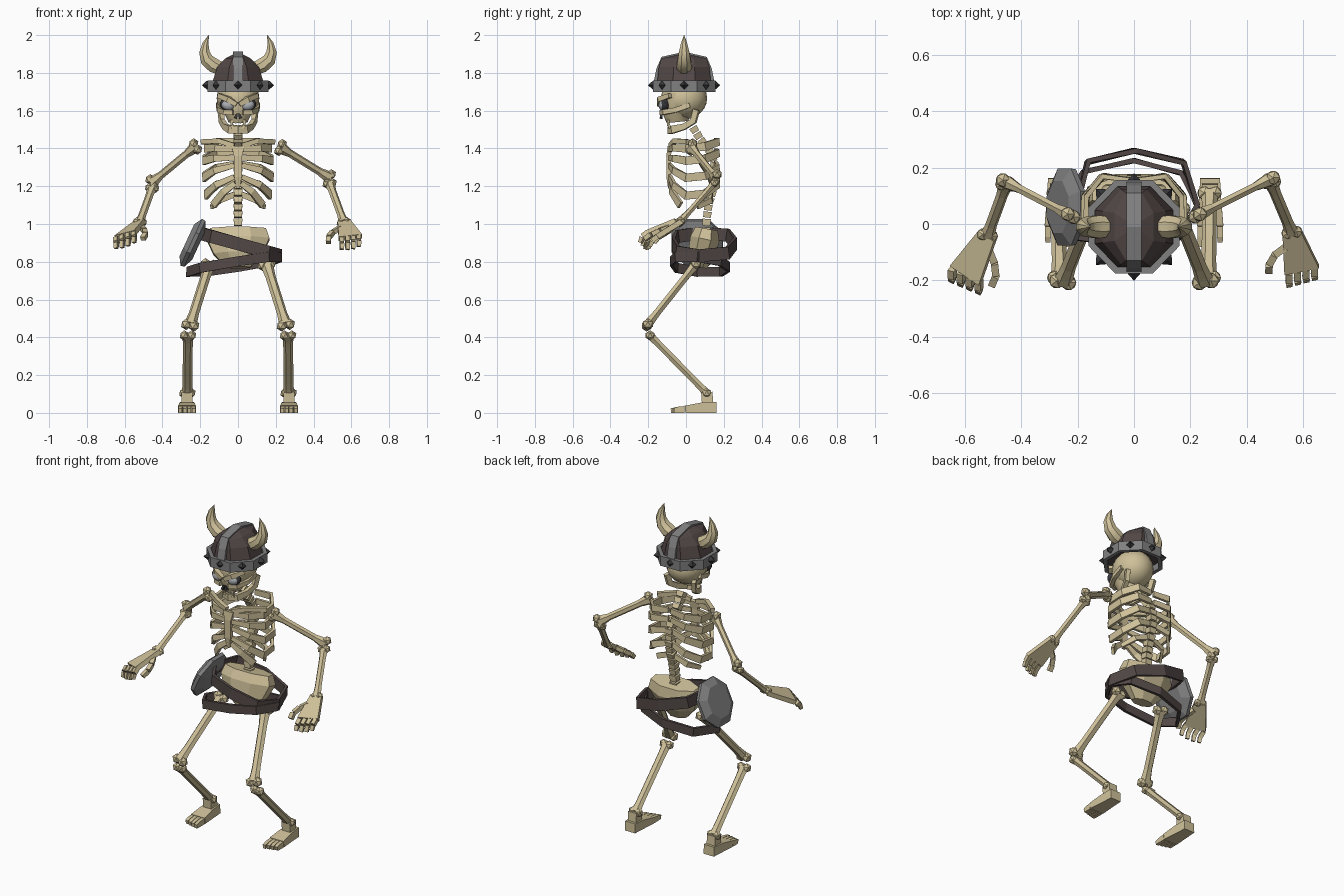
import bpy, bmesh, math
from mathutils import Vector as V, Matrix

if "Cube" in bpy.data.objects:
    bpy.data.objects.remove(bpy.data.objects["Cube"])


def material(name, rgb):
    m = bpy.data.materials.new(name)
    m.diffuse_color = (*rgb, 1)
    m.use_nodes = True
    m.node_tree.nodes["Principled BSDF"].inputs["Base Color"].default_value = m.diffuse_color
    return m


BONE = material("bone", (0.62, 0.53, 0.32))
LEATHER = material("leather", (0.085, 0.065, 0.062))
METAL = material("metal", (0.22, 0.22, 0.225))
DARK = material("dark", (0.04, 0.04, 0.045))
EYE = material("eye", (0.4, 0.42, 0.45))


def finish(name, bm, mat, smooth=False):
    bmesh.ops.recalc_face_normals(bm, faces=bm.faces)
    me = bpy.data.meshes.new(name)
    bm.to_mesh(me)
    bm.free()
    me.materials.append(mat)
    ob = bpy.data.objects.new(name, me)
    bpy.context.collection.objects.link(ob)
    if smooth:
        bpy.ops.object.select_all(action='DESELECT')
        ob.select_set(True)
        bpy.context.view_layer.objects.active = ob
        bpy.ops.object.shade_smooth_by_angle(angle=math.radians(40))
    return ob


SQUARE = [(1, 1), (-1, 1), (-1, -1), (1, -1)]


def ngon(n, off=0.5):
    return [(math.cos(math.tau * (i + off) / n), math.sin(math.tau * (i + off) / n)) for i in range(n)]


def sweep(name, pts, radii, mat=BONE, sec=SQUARE, up=(0, 0, 1), closed=False, bm=None, smooth=False):
    """Sweep a section along points; radii are (sideways, upward) half sizes."""
    own = bm is None
    bm = bm or bmesh.new()
    pts = [V(p) for p in pts]
    n = len(pts)
    if isinstance(radii, tuple):
        radii = [radii] * n
    rings = []
    for i, p in enumerate(pts):
        a = pts[i - 1] if i or closed else p
        b = pts[(i + 1) % n] if i < n - 1 or closed else p
        t = (b - a).normalized()
        s = t.cross(V(up)).normalized()
        u = s.cross(t)
        rings.append([bm.verts.new(p + s * x * radii[i][0] + u * y * radii[i][1]) for x, y in sec])
    k = len(sec)
    for i in range(n if closed else n - 1):
        r, q = rings[i], rings[(i + 1) % n]
        for j in range(k):
            bm.faces.new((r[j], r[(j + 1) % k], q[(j + 1) % k], q[j]))
    if not closed:
        bm.faces.new(rings[0])
        bm.faces.new(rings[-1])
    if own:
        return finish(name, bm, mat, smooth)


def ball(name, c, r, mat=BONE, rot=0, seg=12, smooth=True):
    bm = bmesh.new()
    m = Matrix.Translation(c) @ Matrix.Rotation(rot, 4, 'Y') @ Matrix.Diagonal((*r, 1))
    bmesh.ops.create_uvsphere(bm, u_segments=seg, v_segments=max(6, seg // 2 + 2), radius=1, matrix=m)
    return finish(name, bm, mat, smooth)


def long_bone(name, a, b, r, knob, up):
    """Six-sided shaft with a pair of knuckles at each end."""
    a, b = V(a), V(b)
    d = b - a
    t = d.normalized()
    s = t.cross(V(up)).normalized()
    u = s.cross(t)
    bm = bmesh.new()
    f = [0, .1, .2, .8, .9, 1]
    rr = [knob, knob * .85, r, r, knob * .85, knob]
    sweep("", [a + d * x for x in f], [(x * .8, x) for x in rr], sec=ngon(6), up=up, bm=bm)
    for end in (a, b):
        for k in (-1, 1):
            bmesh.ops.create_icosphere(bm, subdivisions=1, radius=knob * .85,
                                       matrix=Matrix.Translation(end + u * k * knob * .6))
    finish(name, bm, BONE)


# Skull: cranium, face, cheekbones, brows, eyes, nose hole
ball("cranium", (0, -0.01, 1.665), (.113, .122, .11), seg=20)
sweep("face", [(0, -.04, 1.69), (0, -.048, 1.63), (0, -.05, 1.59), (0, -.045, 1.54)],
      [(.105, .085), (.1, .088), (.078, .078), (.052, .06)], sec=ngon(12), up=(0, -1, 0), smooth=True)
for s in (-1, 1):
    ball("eye_socket", (s * .053, -.112, 1.63), (.044, .026, .034), DARK, rot=s * -.3)
    ball("eye", (s * .053, -.124, 1.628), (.034, .022, .026), EYE, rot=s * -.3)
    sweep("brow", [(s * .008, -.142, 1.632), (s * .05, -.137, 1.66), (s * .1, -.085, 1.68)],
          [(.012, .012), (.014, .014), (.012, .012)])
    sweep("cheekbone", [(s * .025, -.13, 1.59), (s * .07, -.115, 1.592), (s * .1, -.05, 1.605), (s * .105, .02, 1.63)],
          (.011, .013))
    sweep("nose_hole", [(s * .005, -.13, 1.585), (s * .014, -.132, 1.56)], [(.004, .005), (.009, .007)],
          DARK, up=(0, -1, 0))
    for x, h in ((.012, .018), (.034, .032)):
        sweep("upper_tooth", [(s * x, -.094, 1.55), (s * x, -.097, 1.55 - h)], [(.009, .008), (.003, .003)], up=(0, 1, 0))
        sweep("lower_tooth", [(s * x * .85, -.086, 1.505), (s * x * .85, -.088, 1.51 + h * .7)],
              [(.008, .007), (.003, .003)], up=(0, 1, 0))
half = [(.092, .055, 1.605), (.086, .04, 1.545), (.068, -.01, 1.515), (.042, -.07, 1.5)]
sweep("jaw", half + [(0, -.085, 1.497)] + [(-x, y, z) for x, y, z in half[::-1]],
      [(.012, .016)] * 3 + [(.012, .02)] * 3 + [(.012, .016)] * 3)

# Helmet: dome, centre strip, studded rim, horns
CY = -.01
sweep("helmet_dome", [(0, CY, z) for z in (1.74, 1.83, 1.875, 1.9)],
      [(.15, .155), (.12, .145), (.075, .13), (.025, .045)], LEATHER, ngon(8), up=(0, 1, 0))
sweep("helmet_strip", [(0, -.162, 1.75), (0, -.148, 1.82), (0, -.125, 1.877), (0, -.01, 1.903),
                       (0, .105, 1.877), (0, .128, 1.82), (0, .142, 1.75)], (.026, .009), METAL)
sweep("helmet_rim", [(x * .162, CY + y * .167, 1.73) for x, y in ngon(8)], (.012, .03), METAL, closed=True)
for x, y in ngon(8, 0):
    d = V((x, y, 0))
    c = V((0, CY, 1.735)) + d * .155
    sweep("rim_spike", [c, c + d * .012, c + d * .035], [(.024, .024), (.022, .022), (.001, .001)], DARK, ngon(4, 0))
for s in (-1, 1):
    sweep("horn", [(s * .085, CY, 1.82), (s * .13, CY, 1.84), (s * .165, CY, 1.87), (s * .178, CY, 1.91),
                   (s * .172, CY, 1.955), (s * .155, CY, 2.0)],
          [(.036, .036), (.042, .044), (.038, .038), (.03, .03), (.018, .018), (.001, .001)],
          sec=ngon(8), up=(0, 1, 0), smooth=True)

# Spine: one block per vertebra
SPINE = [(.035, 1.515), (.075, 1.45), (.12, 1.395), (.15, 1.33), (.155, 1.255), (.143, 1.18),
         (.12, 1.105), (.11, 1.03), (.105, .94)]
for (y0, z0), (y1, z1) in zip(SPINE, SPINE[1:]):
    a, b = V((0, y0, z0)), V((0, y1, z1))
    for f in (0, .5):
        p, q = a.lerp(b, f + .03), a.lerp(b, f + .44)
        sweep("vertebra", [p, q], [(.024, .022), (.02, .02)], up=(0, 1, 0))

# Ribs: back height, side height, front height, half width, front end x
RIBS = [(1.44, 1.41, 1.395, .18, .02), (1.385, 1.345, 1.35, .19, .02),
        (1.32, 1.255, 1.31, .19, .02), (1.24, 1.16, 1.25, .18, .02)]
for s in (-1, 1):
    for zb, zs, zf, w, xf in RIBS:
        m = (zs + zf) / 2
        sweep("rib", [(s * .01, .155, zb), (s * w * .6, .17, (zb + zs) / 2 + .01), (s * w * .93, .1, zs),
                      (s * w * .95, 0, zs - .01), (s * w * .66, -.065, m), (s * xf, -.085, zf)],
              [(.008, .016), (.009, .02), (.009, .022), (.009, .022), (.009, .018), (.008, .013)])
    sweep("floating_rib", [(s * .01, .135, 1.16), (s * .1, .13, 1.125), (s * .14, .06, 1.09)],
          [(.009, .015), (.009, .016), (.008, .012)])
    sweep("lower_front_rib", [(s * .015, -.083, 1.215), (s * .075, -.075, 1.17), (s * .13, -.03, 1.1)],
          [(.009, .014), (.009, .018), (.008, .02)])
    sweep("collarbone", [(s * .02, -.08, 1.415), (s * .1, -.06, 1.44), (s * .19, .01, 1.435)], (.012, .013))
sweep("breastbone", [(0, -.085, 1.41), (0, -.092, 1.36), (0, -.092, 1.25), (0, -.085, 1.19)],
      [(.034, .012), (.022, .012), (.02, .012), (.01, .01)], up=(0, 1, 0))

# Pelvis
sweep("pelvis", [(0, .11, .975), (0, .1, .92), (0, .08, .84), (0, .07, .77)],
      [(.16, .065), (.18, .085), (.14, .075), (.07, .045)], sec=ngon(8), up=(0, 1, 0))

# Arms: shoulder, elbow, wrist, outer and inner knuckle, thumb
ARMS = {
    "left": [(-.225, .03, 1.41), (-.455, .15, 1.22), (-.52, -.04, 1.01), (-.645, -.16, .925), (-.55, -.2, .955),
             [(-.515, -.09, .985), (-.495, -.14, .965), (-.49, -.185, .945), (-.505, -.22, .92)]],
    "right": [(.225, .03, 1.405), (.485, .16, 1.245), (.56, -.03, 1.01), (.64, -.15, .935), (.55, -.175, .92),
              [(.54, -.08, .98), (.5, -.11, .955), (.48, -.145, .93), (.478, -.17, .9)]],
}
for side, (sh, el, wr, k0, k1, thumb) in ARMS.items():
    long_bone(side + "_upper_arm", sh, el, .021, .033, (0, 0, 1))
    low = V(el) + V((0, -.012, -.03))
    long_bone(side + "_forearm", low, wr, .021, .028, (1, 0, 0))
    k0, k1, wr = V(k0), V(k1), V(wr)
    across = (k1 - k0).normalized()
    normal = across.cross((k0 + k1) / 2 - wr).normalized()
    sweep(side + "_palm", [wr, (k0 + k1) / 2], [(.034, .014), (.063, .014)], up=normal)
    for i in range(4):
        p = k0.lerp(k1, i / 3)
        drop = .007 * (i in (1, 2))
        q = p + V((0, -.03, -.022))
        e = q + V((0, -.012, -.032 - drop))
        sweep(side + "_finger", [p, q], (.013, .012), up=across)
        sweep(side + "_fingertip", [q + V((0, -.001, -.003)), e], [(.011, .012), (.009, .01)], up=across)
    for i in range(3):
        a, b = V(thumb[i]), V(thumb[i + 1])
        sweep(side + "_thumb", [a, a.lerp(b, .92)], (.013, .012))

# Legs and feet
for side, s in (("left", -1), ("right", 1)):
    long_bone(side + "_thigh", (s * .152, .05, .785), (s * .253, -.205, .465), .027, .036, (1, 0, 0))
    long_bone(side + "_shin", (s * .265, -.19, .41), (s * .268, .11, .105), .026, .032, (1, 0, 0))
    sweep(side + "_ankle", [(s * .27, .11, .11), (s * .27, .115, .04)], (.028, .03), up=(0, 1, 0))
    sweep(side + "_foot", [(s * .27, .162, .029), (s * .27, .08, .027), (s * .27, -.005, .019)],
          [(.035, .029), (.04, .027), (.047, .019)])
    for i in range(4):
        x = s * (.235 + .0235 * i)
        sweep(side + "_toe", [(x, -.008, .018), (x, -.045, .016), (x, -.08 + .006 * i, .012)],
              [(.0105, .018), (.0105, .016), (.009, .012)])

# Crossed hip belts
B1 = [(0, .26), (-.165, .22), (-.2, .07), (-.14, -.045), (0, -.065), (.16, -.045), (.225, .07), (.175, .22)]
B2 = [(0, .225), (-.18, .185), (-.265, .06), (-.2, -.05), (0, -.075), (.16, -.05), (.225, .06), (.17, .18)]
sweep("upper_belt", [(x, y, .895 - .28 * x) for x, y in B1], (.009, .034), LEATHER, closed=True)
sweep("lower_belt", [(x, y, .795 + .16 * x - .1 * y) for x, y in B2], (.009, .026), LEATHER, closed=True)

# Round hip plate
N = V((-.91, 0, .42)).normalized()
C = V((-.24, .06, .9))
sweep("hip_plate", [C + N * d for d in (-.035, -.012, .008, .034)],
      [(.09, .09), (.145, .145), (.148, .148), (.1, .1)], METAL, ngon(8), up=(0, 1, 0))
